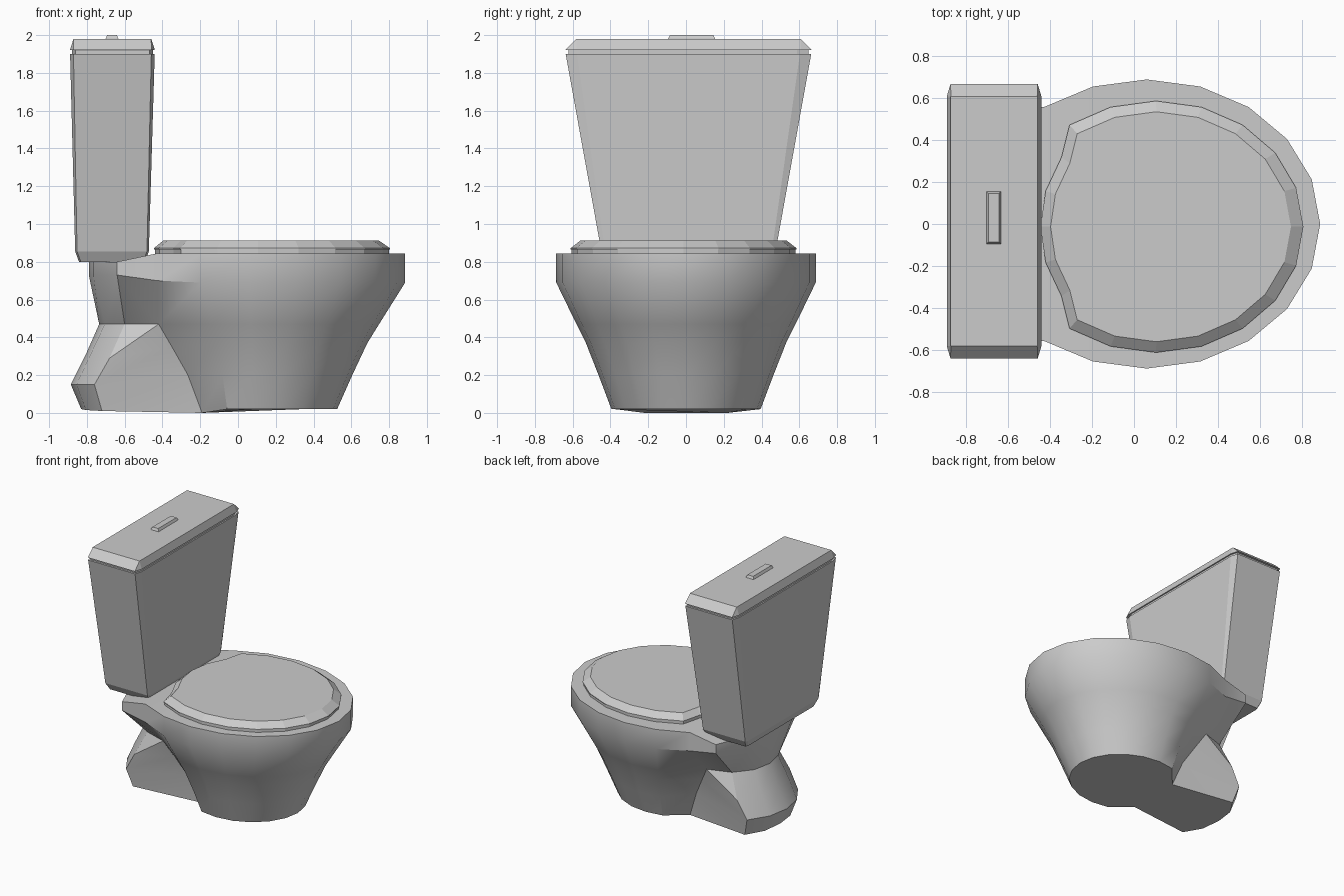
import bpy, bmesh
from math import cos, sin, radians

if "Cube" in bpy.data.objects:
    bpy.data.objects.remove(bpy.data.objects["Cube"])


def make(name, verts, faces, smooth=None):
    mesh = bpy.data.meshes.new(name)
    mesh.from_pydata(verts, [], faces)
    bm = bmesh.new()
    bm.from_mesh(mesh)
    bmesh.ops.recalc_face_normals(bm, faces=bm.faces)
    bm.to_mesh(mesh)
    bm.free()
    ob = bpy.data.objects.new(name, mesh)
    bpy.context.collection.objects.link(ob)
    if smooth:
        bpy.ops.object.select_all(action='DESELECT')
        ob.select_set(True)
        bpy.context.view_layer.objects.active = ob
        bpy.ops.object.shade_smooth_by_angle(angle=radians(smooth))
    return ob


def loft(name, rings, smooth=None):
    """Join equal-length rings with quads and cap both ends."""
    n = len(rings[0])
    faces = [tuple(range(n)), tuple(range((len(rings) - 1) * n, len(rings) * n))]
    for i in range(len(rings) - 1):
        for k in range(n):
            m = (k + 1) % n
            faces.append((i*n + k, i*n + m, (i+1)*n + m, (i+1)*n + k))
    return make(name, [p for r in rings for p in r], faces, smooth)


def mirrored(half):
    """Half outline from front centre to back centre -> full ring."""
    return half + [(x, -y, z) for x, y, z in half[-2:0:-1]]


def arc(cx, rx, ry, z, count):
    return [(cx + rx*cos(radians(18*i)), ry*sin(radians(18*i)), z) for i in range(count)]


def octagon(cx, hx, hy, z, dx=0.018, dy=0.06, cy=0.013):
    q = [(hx, hy - dy), (hx - dx, hy)]
    q += [(-x, y) for x, y in reversed(q)]
    q += [(-x, -y) for x, y in q]
    return [(cx + x, cy + y, z) for x, y in q]


# Bowl and rear pedestal: bowl ellipse (cx, rx, ry, z), then notch, corner, back, back centre
levels = [
    ((0.08, 0.445, 0.395, 0.02),
     [(-0.19, 0.22, 0.0), (-0.72, 0.29, 0.01), (-0.805, 0.16, 0.015), (-0.83, 0, 0.02)]),
    ((0.08, 0.525, 0.463, 0.20),
     [(-0.265, 0.25, 0.20), (-0.76, 0.32, 0.15), (-0.855, 0.17, 0.15), (-0.885, 0, 0.15)]),
    ((0.075, 0.61, 0.53, 0.37),
     [(-0.35, 0.30, 0.35), (-0.68, 0.33, 0.29), (-0.785, 0.17, 0.30), (-0.81, 0, 0.30)]),
    ((0.07, 0.677, 0.58, 0.47),
     [(-0.42, 0.34, 0.47), (-0.60, 0.28, 0.47), (-0.705, 0.15, 0.47), (-0.735, 0, 0.47)]),
    ((0.06, 0.825, 0.687, 0.69),
     [(-0.425, 0.557, 0.70), (-0.64, 0.54, 0.73), (-0.765, 0.23, 0.73), (-0.79, 0, 0.73)]),
    ((0.06, 0.825, 0.687, 0.845),
     [(-0.425, 0.557, 0.845), (-0.64, 0.54, 0.80), (-0.765, 0.23, 0.80), (-0.79, 0, 0.80)]),
]
rings = [mirrored(arc(*e, 7) + rear) for e, rear in levels]
N = 20
faces = []
for i in range(len(rings) - 1):
    for k in range(N):
        m = (k + 1) % N
        a, b, c, d = i*N + k, i*N + m, (i+1)*N + m, (i+1)*N + k
        if k not in (7, 12):
            faces.append((a, b, c, d))
        elif (k == 7) != (i == 3):      # creases between bowl, trapway and deck
            faces += [(a, b, d), (b, c, d)]
        else:
            faces += [(a, b, c), (a, c, d)]
for base in (0, (len(rings) - 1) * N):
    faces.append(tuple(base + k for k in [*range(13, 20), *range(0, 8)]))
    faces.append(tuple(base + k for k in range(7, 14)))
make("bowl_and_pedestal", [p for r in rings for p in r], faces, 32)

# Seat and its closed lid
outline = mirrored(arc(0.105, 0.70, 0.598, 0, 8) +
                   [(-0.345, 0.33, 0), (-0.42, 0.17, 0), (-0.445, 0, 0)])


def seat_ring(s, z):
    return [(0.12 + (x - 0.12)*s, y*s - 0.013, z) for x, y, _ in outline]


loft("seat", [seat_ring(0.99, 0.835), seat_ring(0.99, 0.87)])
loft("seat_lid", [seat_ring(1, 0.866), seat_ring(1, 0.872), seat_ring(0.914, 0.912)])

# Tank, tapering down to a bevelled bottom
loft("tank", [octagon(-0.667, 0.175, 0.43, 0.80, 0.01, 0.02),
              octagon(-0.667, 0.195, 0.461, 0.855, 0.01, 0.02),
              octagon(-0.665, 0.224, 0.65, 1.90)])

# Tank lid with recessed joint
loft("tank_lid_joint", [octagon(-0.665, 0.214, 0.635, 1.89), octagon(-0.665, 0.214, 0.635, 1.93)])
loft("tank_lid", [octagon(-0.665, 0.225, 0.653, 1.92),
                  octagon(-0.665, 0.206, 0.593, 1.98, 0.001, 0.001)])

# Flush button
loft("flush_button", [[(-0.667 + sx*(0.034 - i), 0.03 + sy*(0.124 - i), z)
                       for sx, sy in ((1, 1), (-1, 1), (-1, -1), (1, -1))]
                      for i, z in ((0, 1.975), (0, 1.981), (0.009, 2.0))])
